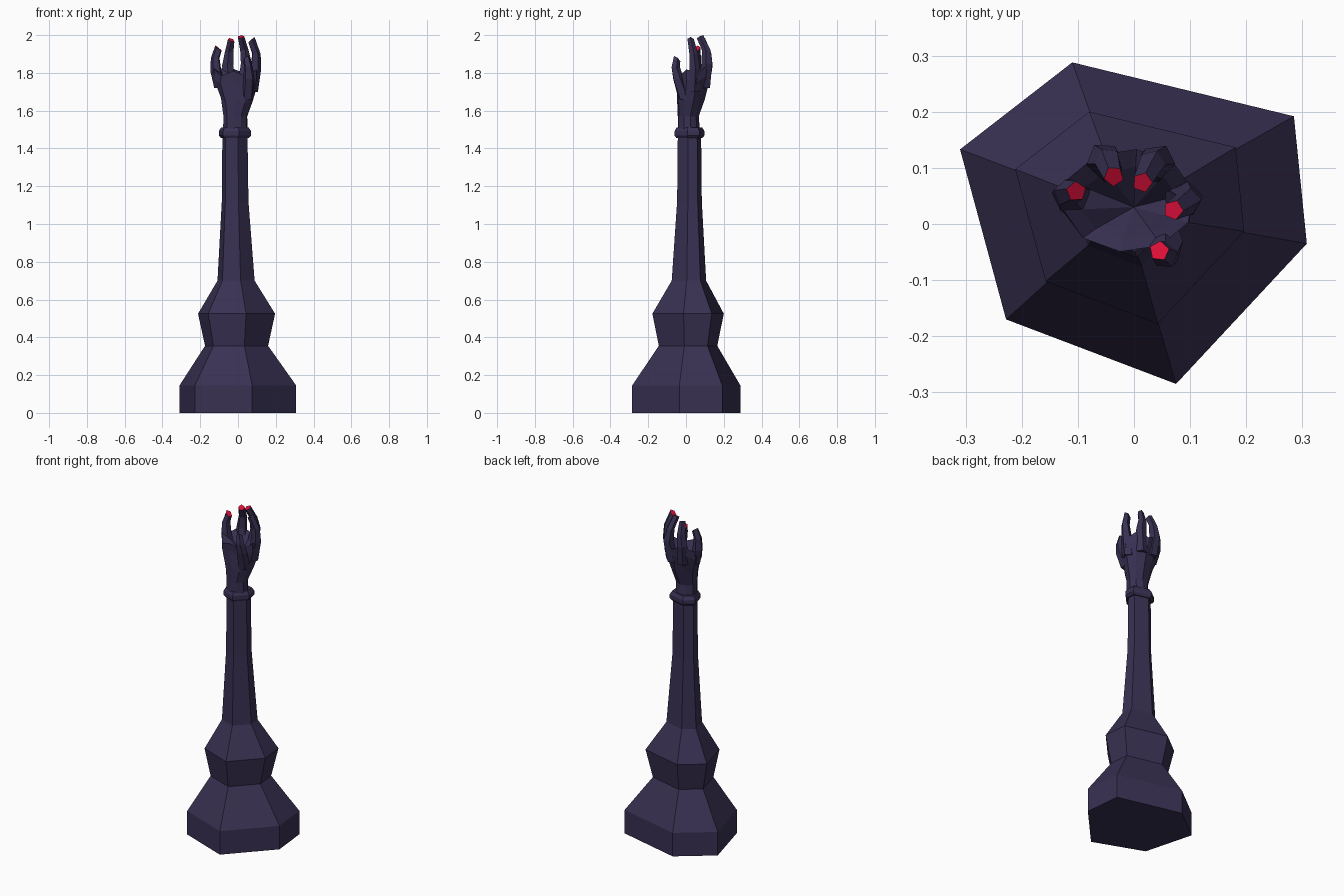
import bpy, bmesh, math
from mathutils import Vector

cube = bpy.data.objects.get("Cube")
if cube:
    bpy.data.objects.remove(cube)


def material(name, rgb):
    m = bpy.data.materials.new(name)
    m.use_nodes = True
    m.diffuse_color = (*rgb, 1)
    m.node_tree.nodes["Principled BSDF"].inputs["Base Color"].default_value = (*rgb, 1)
    return m


PURPLE = material("dark purple", (0.040, 0.030, 0.085))
RED = material("nail red", (0.71, 0.005, 0.04))

# Irregular hexagon shared by the pedestal, arm and cuff
HEXAGON = [(0.075, -0.285), (0.308, -0.035), (0.285, 0.192),
           (-0.11, 0.288), (-0.31, 0.133), (-0.228, -0.17)]


def loft(name, rings, top_mat=0, floor=None):
    """Skin a list of vertex rings; the top is flat, or sinks to a floor point."""
    bm = bmesh.new()
    rows = [[bm.verts.new(p) for p in ring] for ring in rings]
    n = len(rows[0])
    for a, b in zip(rows, rows[1:]):
        for i in range(n):
            j = (i + 1) % n
            bm.faces.new((a[i], a[j], b[j], b[i]))
    bm.faces.new(rows[0][::-1])
    if floor:
        c = bm.verts.new(floor)
        for i in range(n):
            bm.faces.new((rows[-1][i], rows[-1][(i + 1) % n], c))
    else:
        bm.faces.new(rows[-1]).material_index = top_mat
    bmesh.ops.recalc_face_normals(bm, faces=bm.faces)
    mesh = bpy.data.meshes.new(name)
    bm.to_mesh(mesh)
    bm.free()
    mesh.materials.append(PURPLE)
    mesh.materials.append(RED)
    obj = bpy.data.objects.new(name, mesh)
    bpy.context.collection.objects.link(obj)
    return obj


def hex_ring(z, s, cx, cy):
    return [(x * s + cx, y * s + cy, z) for x, y in HEXAGON]


def hex_loft(name, profile):
    return loft(name, [hex_ring(*row) for row in profile])


# Stepped pedestal flowing into the forearm
hex_loft("pedestal_and_forearm", [
    (0, 1, 0, 0), (0.145, 1, 0, 0), (0.355, 0.54, -0.007, 0.01),
    (0.525, 0.66, -0.007, 0.01), (0.70, 0.318, -0.01, 0.015),
    (1.12, 0.228, -0.015, 0.018), (1.48, 0.215, -0.016, 0.018)])

# Bracelet cuff
hex_loft("cuff", [
    (1.455, 0.24, -0.016, 0.018), (1.468, 0.275, -0.016, 0.018),
    (1.492, 0.275, -0.016, 0.018), (1.512, 0.235, -0.016, 0.018)])


# Wrist and cupped palm
def oval(z, cx, cy, rx, ry, wave=0, sides=10):
    ring = []
    for i in range(sides):
        a = math.tau * (i + 0.3) / sides
        bump = wave * (0.5 * math.sin(a) + (0.5 if i % 2 else -0.5))
        ring.append((cx + rx * math.cos(a), cy + ry * math.sin(a), z + bump))
    return ring


loft("palm", [
    oval(1.47, -0.015, 0.016, 0.066, 0.060),
    oval(1.57, -0.014, 0.012, 0.064, 0.056),
    oval(1.66, -0.006, 0.026, 0.086, 0.074, 0.02),
    oval(1.76, -0.010, 0.040, 0.120, 0.085, 0.02),
    oval(1.81, -0.010, 0.042, 0.118, 0.092, 0.03),
    oval(1.79, -0.008, 0.038, 0.088, 0.064, 0.03)], floor=(0, 0.03, 1.72))


# Fingers: tapered five-sided tubes with a slanted nail facing the palm
def finger(name, path, slant, thick=1.0):
    radii = [0.034, 0.031, 0.024, 0.018]
    rings = []
    for k, (p, r) in enumerate(zip(path, radii)):
        p = Vector(p)
        inward = Vector((0 - p.x, 0.03 - p.y, 0)).normalized()
        side = Vector((-inward.y, inward.x, 0))
        ring = []
        for i in range(5):
            a = math.tau * (i + 0.5) / 5
            v = p + (inward * math.cos(a) + side * math.sin(a)) * r * thick
            if k == 3:
                v.z -= slant * (1 + math.cos(a)) / 2
            ring.append(v)
        rings.append(ring)
    return loft(name, rings, top_mat=1)


finger("little_finger", [(-0.092, 0.04, 1.72), (-0.116, 0.05, 1.81),
                         (-0.120, 0.055, 1.88), (-0.103, 0.058, 1.945)], 0.03)
finger("ring_finger", [(-0.045, 0.095, 1.72), (-0.054, 0.115, 1.84),
                       (-0.046, 0.112, 1.91), (-0.036, 0.085, 1.985)], 0.022)
finger("middle_finger", [(0.025, 0.095, 1.72), (0.043, 0.112, 1.85),
                         (0.032, 0.108, 1.92), (0.015, 0.074, 2.0)], 0.018)
finger("index_finger", [(0.072, 0.04, 1.70), (0.092, 0.045, 1.82),
                        (0.096, 0.04, 1.90), (0.070, 0.025, 1.99)], 0.03)
finger("thumb", [(0.045, -0.008, 1.66), (0.058, -0.042, 1.77),
                 (0.055, -0.056, 1.83), (0.045, -0.048, 1.89)], 0.03)
